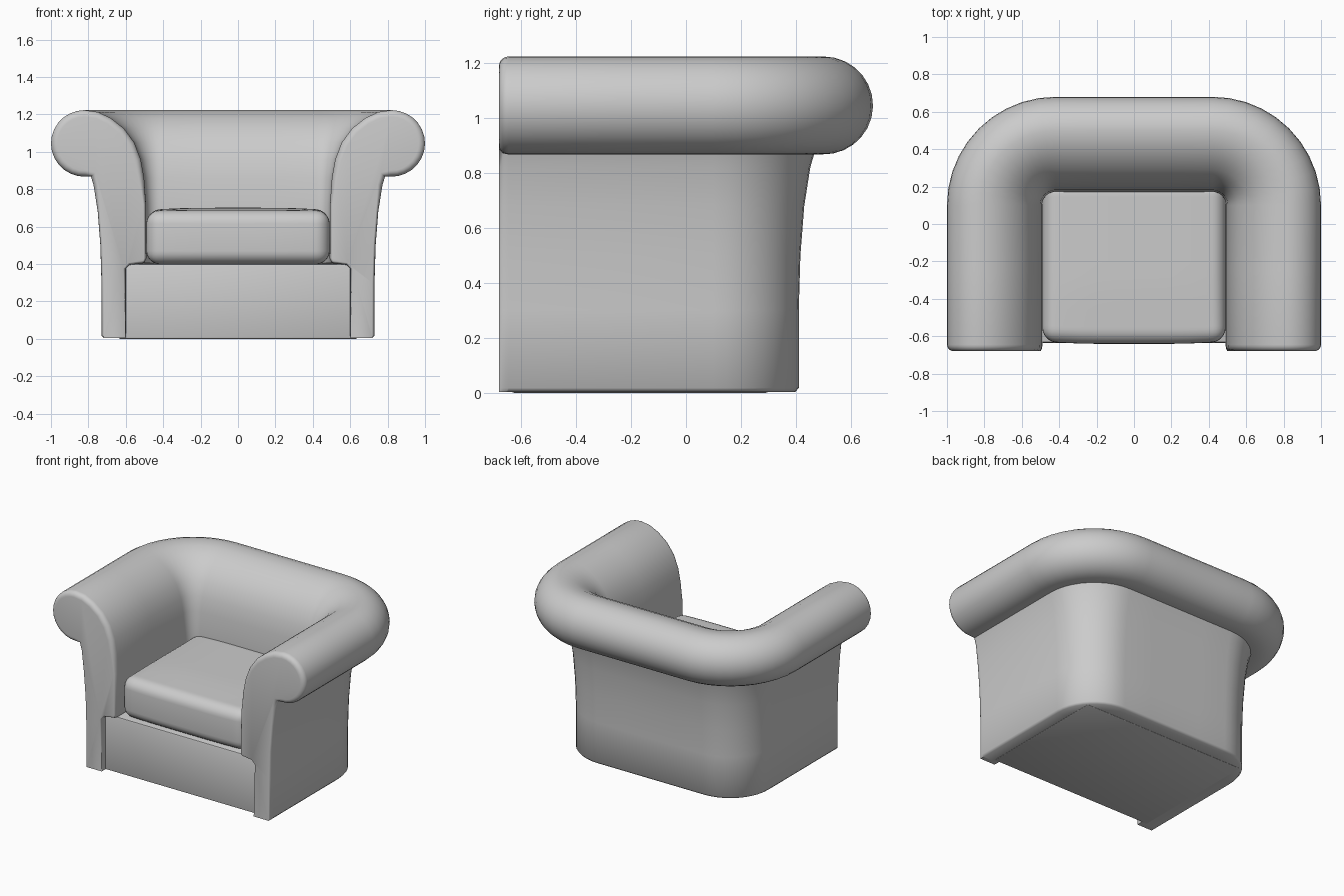
import bpy, bmesh, math
from mathutils import Vector

if "Cube" in bpy.data.objects:
    bpy.data.objects.remove(bpy.data.objects["Cube"])

fabric = bpy.data.materials.new("grey_fabric")
fabric.use_nodes = True
GREY = (0.6, 0.6, 0.6, 1)
fabric.diffuse_color = GREY
fabric.node_tree.nodes["Principled BSDF"].inputs["Base Color"].default_value = GREY


def finish(name, bm, angle):
    bmesh.ops.recalc_face_normals(bm, faces=bm.faces)
    mesh = bpy.data.meshes.new(name)
    bm.to_mesh(mesh)
    bm.free()
    mesh.materials.append(fabric)
    obj = bpy.data.objects.new(name, mesh)
    bpy.context.collection.objects.link(obj)
    bpy.ops.object.select_all(action="DESELECT")
    obj.select_set(True)
    bpy.context.view_layer.objects.active = obj
    bpy.ops.object.shade_smooth_by_angle(angle=math.radians(angle))
    return obj


# Rolled arm section, counter-clockwise: (distance outward from the inner face, height)
section = [(0.11, 0.004), (0.228, 0.004), (0.24, 0.018), (0.24, 0.3),
           (0.246, 0.5), (0.26, 0.68), (0.282, 0.82), (0.296, 0.868)]
for i in range(15):
    a = math.radians(-92 + i * 182 / 14)
    section.append((0.33 + 0.18 * math.cos(a), 1.045 + 0.178 * math.sin(a)))
section += [(0.26, 1.213), (0.19, 1.18), (0.12, 1.125), (0.065, 1.05),
            (0.03, 0.96), (0.012, 0.86), (0.002, 0.72), (0, 0.43),
            (0.012, 0.405), (0.09, 0.395), (0.11, 0.375)]
section = [Vector(p) for p in section]
count = len(section)


def inset(amount):
    # Shrink the section, strongly around the roll and lightly on the leg
    result = []
    for i, p in enumerate(section):
        d = (section[(i + 1) % count] - section[i - 1]).normalized()
        weight = 0.35 + 0.65 * min(1, max(0, (p.y - 0.7) / 0.2))
        if p.y < 0.01:
            weight = 0
        result.append(p + Vector((-d.y, d.x)) * amount * weight)
    return result


# U-shaped path: inner point, outward direction, section inset
cx, cy, r, front = 0.42, 0.1, 0.07, -0.68
right = Vector((1, 0))
half = []
for k in range(6):
    a = math.radians(90 * k / 5)
    half.append((Vector((cx + r, front + 0.035 * (1 - math.cos(a)))), right,
                 0.035 * (1 - math.sin(a))))
half.append((Vector((cx + r, -0.25)), right, 0))
for i in range(11):
    a = math.radians(90 * i / 10)
    n = Vector((math.cos(a), math.sin(a)))
    half.append((Vector((cx, cy)) + n * r, n, 0))
half.append((Vector((0.2, cy + r)), Vector((0, 1)), 0))
flip = Vector((-1, 1))
path = half + [(p * flip, n * flip, s) for p, n, s in reversed(half)]

# Arms and back swept as one wrap
bm = bmesh.new()
rings = [[bm.verts.new((*(p + n * q.x), q.y)) for q in inset(s)] for p, n, s in path]
for a, b in zip(rings, rings[1:]):
    for i in range(count):
        j = (i + 1) % count
        bm.faces.new((a[i], a[j], b[j], b[i]))
bm.faces.new(rings[0])
bm.faces.new(rings[-1])
finish("arms_and_back", bm, 50)


def rounded_box(name, x, y0, y1, z0, z1, radius, segments, puff=0):
    bm = bmesh.new()
    bmesh.ops.create_cube(bm, size=1)
    for v in bm.verts:
        v.co = Vector((v.co.x * 2 * x, (y0 if v.co.y < 0 else y1),
                       (z0 if v.co.z < 0 else z1)))
    bmesh.ops.bevel(bm, geom=bm.edges[:], offset=radius, segments=segments,
                    profile=0.5, affect="EDGES")
    if puff:
        # Grid the panels, then swell the front and the top
        for axis, lo, hi in ((0, -x, x), (1, y0, y1)):
            for k in range(1, 10):
                co, no = Vector(), Vector()
                co[axis] = lo + (hi - lo) * k / 10
                no[axis] = 1
                bmesh.ops.bisect_plane(bm, geom=bm.verts[:] + bm.edges[:] + bm.faces[:],
                                       plane_co=co, plane_no=no)
        for v in bm.verts:
            s = 1 - (v.co.x / x) ** 4
            t = (v.co.y - y0) / (y1 - y0)
            if v.co.z > (z0 + z1) / 2:
                v.co.z += puff * s * min(1, 3 * t)
            v.co.y -= puff * s * max(0, 1 - 3 * t)
    return finish(name, bm, 40)


rounded_box("seat_base", 0.64, -0.635, 0.3, 0.0, 0.4, 0.01, 2)
rounded_box("seat_cushion", 0.49, -0.625, 0.23, 0.4, 0.685, 0.07, 6, 0.016)
